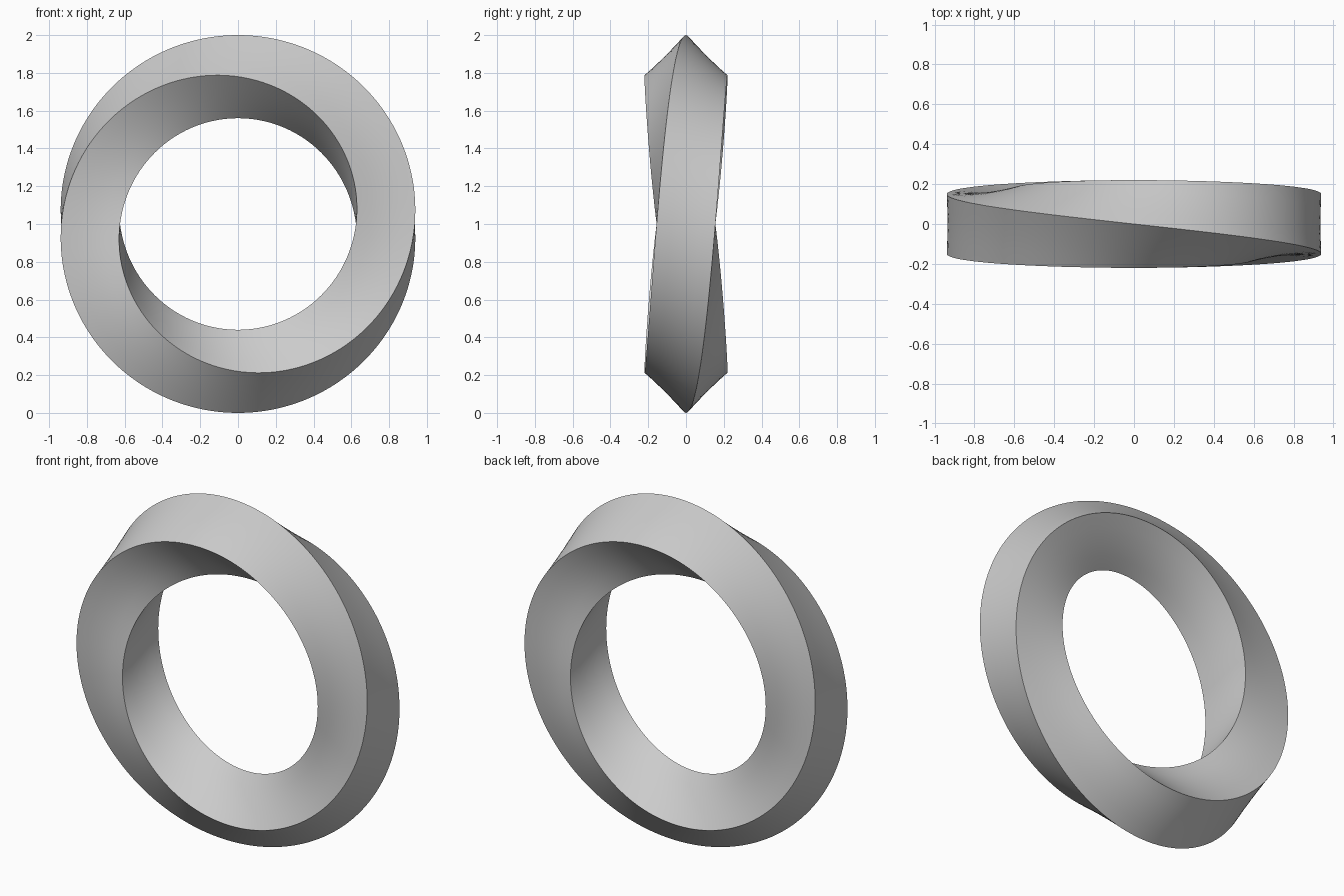
import bpy, bmesh
from math import sin, cos, pi
from mathutils import Vector

if "Cube" in bpy.data.objects:
    bpy.data.objects.remove(bpy.data.objects["Cube"])

RADIUS, HALF_DIAG = 0.78, 0.22    # ring radius, half diagonal of square section
STEPS, SIDE_CUTS = 256, 4         # steps round the ring, divisions per side
COUNT = 4 * SIDE_CUTS


def section_point(step, index):
    """Point on the square section, which turns half a turn per lap."""
    a = 2 * pi * step / STEPS
    k, t = divmod(index, SIDE_CUTS)
    p0, p1 = [k * pi / 2 + a / 2 + d for d in (0, pi / 2)]
    c = Vector((cos(p0), sin(p0))).lerp(Vector((cos(p1), sin(p1))), t / SIDE_CUTS)
    r = RADIUS + HALF_DIAG * c.x
    return (r * sin(a), -HALF_DIAG * c.y, 1 + r * cos(a))


# Twisted ring skin
bm = bmesh.new()
rings = [[bm.verts.new(section_point(s, i)) for i in range(COUNT)] for s in range(STEPS)]
# The half turn brings the section back shifted by two corners
rings.append(rings[0][COUNT // 2:] + rings[0][:COUNT // 2])
for a, b in zip(rings, rings[1:]):
    for i in range(COUNT):
        j = (i + 1) % COUNT
        bm.faces.new((a[i], a[j], b[j], b[i]))
bmesh.ops.recalc_face_normals(bm, faces=bm.faces)

mesh = bpy.data.meshes.new("twisted_ring")
bm.to_mesh(mesh)
bm.free()
ring = bpy.data.objects.new("twisted_ring", mesh)
bpy.context.collection.objects.link(ring)

# Smooth faces, crisp corner edges
bpy.context.view_layer.objects.active = ring
ring.select_set(True)
bpy.ops.object.shade_smooth_by_angle(angle=pi / 6)
